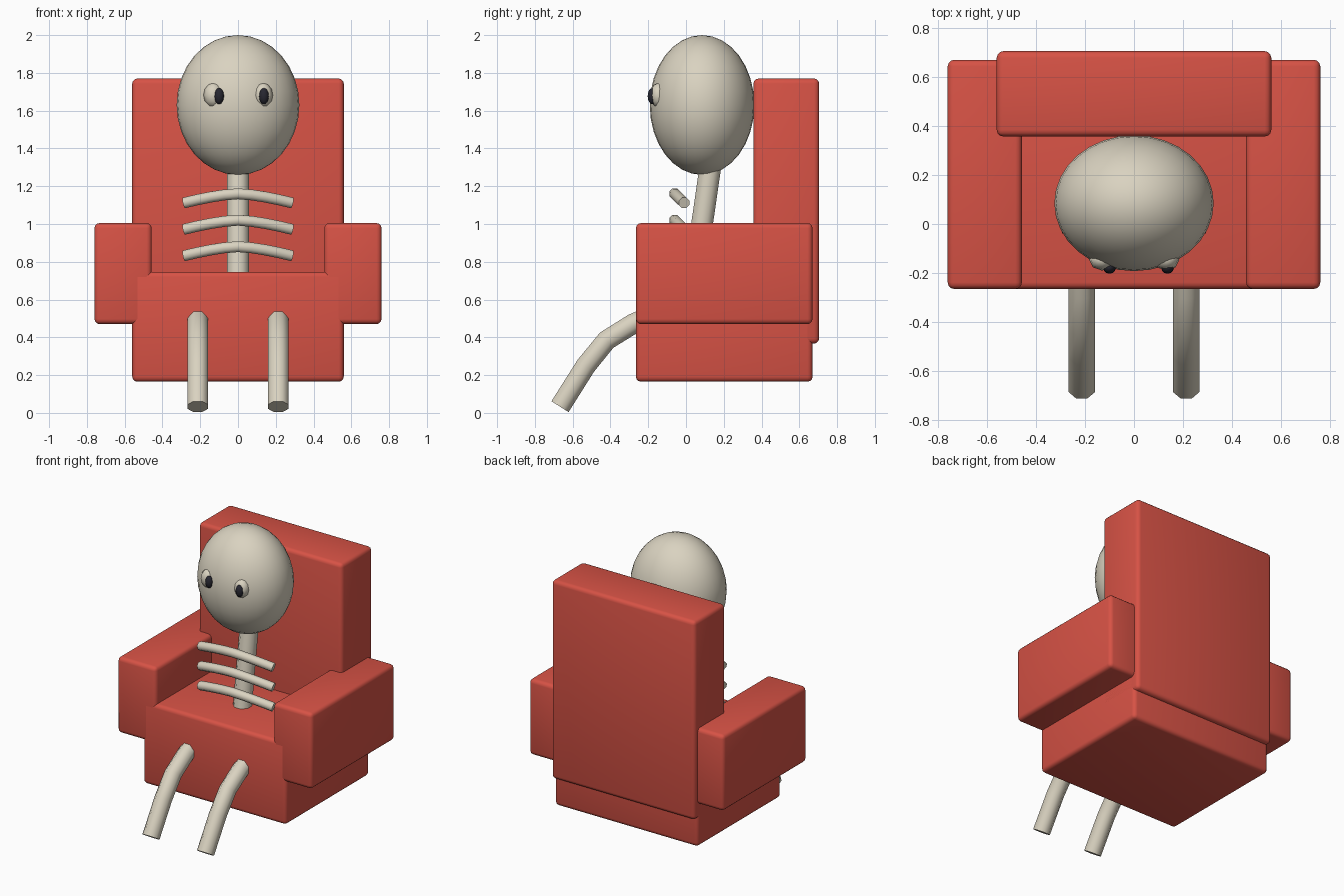
import bpy, bmesh, math
from mathutils import Vector

if "Cube" in bpy.data.objects:
    bpy.data.objects.remove(bpy.data.objects["Cube"])


def material(name, rgb):
    m = bpy.data.materials.new(name)
    m.diffuse_color = (*rgb, 1)
    m.use_nodes = True
    m.node_tree.nodes["Principled BSDF"].inputs["Base Color"].default_value = m.diffuse_color
    return m


RED = material("red upholstery", (0.68, 0.085, 0.06))
BONE = material("bone", (0.70, 0.65, 0.53))
DARK = material("dark pupil", (0.02, 0.02, 0.03))


def finish(bm, name, mat, angle):
    bmesh.ops.recalc_face_normals(bm, faces=bm.faces)
    me = bpy.data.meshes.new(name)
    bm.to_mesh(me)
    bm.free()
    me.materials.append(mat)
    ob = bpy.data.objects.new(name, me)
    bpy.context.collection.objects.link(ob)
    bpy.ops.object.select_all(action='DESELECT')
    ob.select_set(True)
    bpy.context.view_layer.objects.active = ob
    bpy.ops.object.shade_smooth_by_angle(angle=math.radians(angle))
    return ob


def cushion(name, lo, hi):
    """Box between two corners with softly rounded edges."""
    lo, hi = Vector(lo), Vector(hi)
    bm = bmesh.new()
    bmesh.ops.create_cube(bm, size=1)
    bmesh.ops.scale(bm, vec=hi - lo, verts=bm.verts)
    bmesh.ops.translate(bm, vec=(lo + hi) / 2, verts=bm.verts)
    bmesh.ops.bevel(bm, geom=bm.edges[:], offset=0.027, segments=3,
                    profile=0.5, affect='EDGES')
    return finish(bm, name, RED, 60)


def ball(name, centre, radii, segments, rings, mat):
    bm = bmesh.new()
    bmesh.ops.create_uvsphere(bm, u_segments=segments, v_segments=rings, radius=1)
    bmesh.ops.scale(bm, vec=radii, verts=bm.verts)
    bmesh.ops.translate(bm, vec=centre, verts=bm.verts)
    return finish(bm, name, mat, 60)


def tube(name, path, radius, side, sides=8):
    """Sweep a regular polygon along a path, with capped ends."""
    pts = [Vector(p) for p in path]
    bm = bmesh.new()
    rings = []
    for i, p in enumerate(pts):
        t = (pts[min(i + 1, len(pts) - 1)] - pts[max(i - 1, 0)]).normalized()
        v = t.cross(Vector(side)).normalized()
        u = v.cross(t)
        ring = []
        for k in range(sides):
            a = 2 * math.pi * (k + 0.5) / sides
            ring.append(bm.verts.new(p + radius * (math.cos(a) * u + math.sin(a) * v)))
        rings.append(ring)
    for a, b in zip(rings, rings[1:]):
        for k in range(sides):
            n = (k + 1) % sides
            bm.faces.new((a[k], a[n], b[n], b[k]))
    bm.faces.new(rings[0])
    bm.faces.new(rings[-1])
    return finish(bm, name, BONE, 50)


# Armchair
cushion("seat", (-0.56, -0.265, 0.165), (0.56, 0.67, 0.747))
cushion("backrest", (-0.56, 0.357, 0.367), (0.56, 0.705, 1.77))
for s, label in ((-1, "left"), (1, "right")):
    xs = sorted((s * 0.457, s * 0.76))
    cushion(label + "_armrest", (xs[0], -0.265, 0.47), (xs[1], 0.67, 1.005))

# Skull
ball("skull", (0, 0.085, 1.63), (0.325, 0.277, 0.37), 32, 16, BONE)

# Eyes, with pupils that both look slightly to one side
for x, px, label in ((-0.13, -0.1, "left"), (0.132, 0.137, "right")):
    ball(label + "_eye", (x, -0.145, 1.682), (0.053, 0.045, 0.065), 8, 6, BONE)
    ball(label + "_pupil", (px, -0.178, 1.677), (0.026, 0.025, 0.043), 12, 8, DARK)

# Spine, leaning back
tube("spine", [(0, 0.045, 0.7), (0, 0.085, 1.0), (0, 0.14, 1.38)], 0.062, (1, 0, 0))

# Ribs, bowed forward and up in the middle
for i in range(3):
    z = 1.16 - 0.14 * i
    path = []
    for k in range(-4, 5):
        f = k / 4
        drop = abs(f) ** 1.5
        path.append((0.285 * f, -0.06 + 0.05 * drop, z - 0.048 * drop))
    tube("rib_%d" % (i + 1), path, 0.031, (0, 1, 0))

# Legs, bending down from the front of the seat
for s, label in ((-1, "left"), (1, "right")):
    x = s * 0.213
    tube(label + "_leg", [(x, -0.12, 0.54), (x, -0.28, 0.472), (x, -0.42, 0.385),
                          (x, -0.53, 0.25), (x, -0.667, 0.033)], 0.058, (1, 0, 0))
